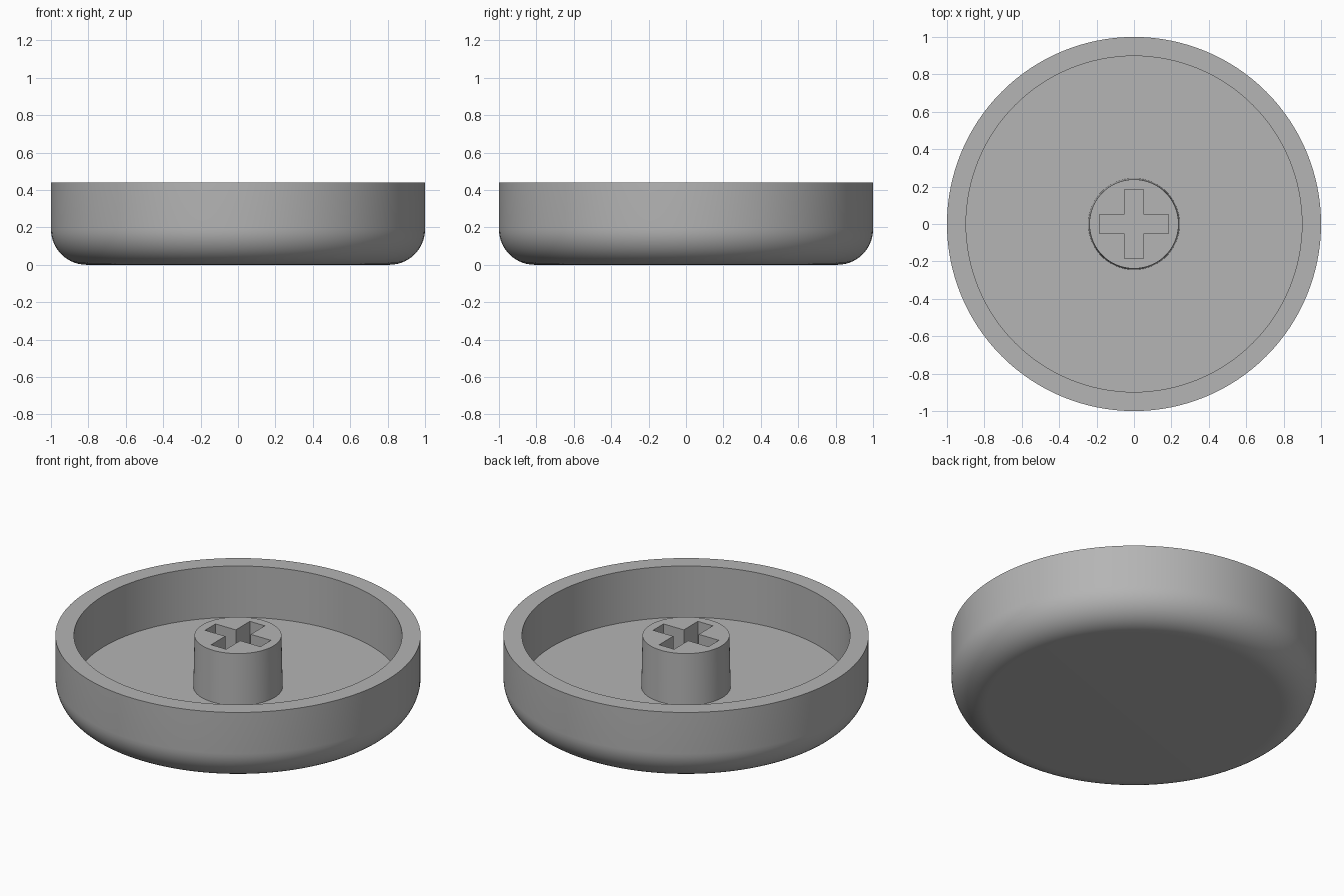
import bpy, bmesh
from math import pi, sin, cos, radians

if "Cube" in bpy.data.objects:
    bpy.data.objects.remove(bpy.data.objects["Cube"])

HEIGHT, FLOOR, SEGMENTS = 0.44, 0.13, 128

# Single plain grey plastic
grey = bpy.data.materials.new("grey plastic")
grey.use_nodes = True
colour = (0.46, 0.46, 0.46, 1)
grey.diffuse_color = colour
grey.node_tree.nodes["Principled BSDF"].inputs["Base Color"].default_value = colour


def add_object(name, bm):
    bmesh.ops.recalc_face_normals(bm, faces=bm.faces[:])
    mesh = bpy.data.meshes.new(name)
    bm.to_mesh(mesh)
    bm.free()
    mesh.materials.append(grey)
    obj = bpy.data.objects.new(name, mesh)
    bpy.context.collection.objects.link(obj)
    return obj


def lathe(name, profile):
    """Revolve an (r, z) profile around z; both ends lie on the axis."""
    bm = bmesh.new()
    verts = [bm.verts.new((r, 0, z)) for r, z in profile]
    edges = [bm.edges.new(pair) for pair in zip(verts, verts[1:])]
    bmesh.ops.spin(bm, geom=verts + edges, cent=(0, 0, 0), axis=(0, 0, 1),
                   angle=2 * pi, steps=SEGMENTS)
    bmesh.ops.remove_doubles(bm, verts=bm.verts[:], dist=0.0001)
    return add_object(name, bm)


def smooth(obj):
    bpy.ops.object.select_all(action="DESELECT")
    obj.select_set(True)
    bpy.context.view_layer.objects.active = obj
    bpy.ops.object.shade_smooth_by_angle(angle=radians(30))


# Shallow round cup with a filleted lower edge
fillet, steps = 0.19, 14
arc = [(1 - fillet + fillet * sin(a), fillet - fillet * cos(a))
       for a in (pi / 2 * i / steps for i in range(steps + 1))]
inner = 0.898
cup = lathe("cup_shell", [(0, 0)] + arc + [(1, HEIGHT), (inner, HEIGHT),
                                           (inner, FLOOR), (0, FLOOR)])
smooth(cup)

# Slightly tapered central post
post = lathe("center_post", [(0, FLOOR - 0.03), (0.245, FLOOR - 0.03),
                             (0.238, HEIGHT), (0, HEIGHT)])

# Plus-shaped socket, extruded from its outline and cut into the post
arm, half = 0.185, 0.05
corner = [(arm, -half), (arm, half), (half, half)]
outline = []
for turn in range(4):
    outline += corner
    corner = [(-y, x) for x, y in corner]
bm = bmesh.new()
base = bm.faces.new([bm.verts.new((x, y, FLOOR)) for x, y in outline])
raised = bmesh.ops.extrude_face_region(bm, geom=[base], use_keep_orig=True)
top = [v for v in raised["geom"] if isinstance(v, bmesh.types.BMVert)]
bmesh.ops.translate(bm, verts=top, vec=(0, 0, HEIGHT))
cutter = add_object("socket_cutter", bm)
cutter.hide_render = True

cut = post.modifiers.new("socket", "BOOLEAN")
cut.operation = "DIFFERENCE"
cut.solver = "EXACT"
cut.object = cutter
bpy.context.view_layer.objects.active = post
bpy.ops.object.modifier_apply(modifier=cut.name)
bpy.data.objects.remove(cutter)
smooth(post)
